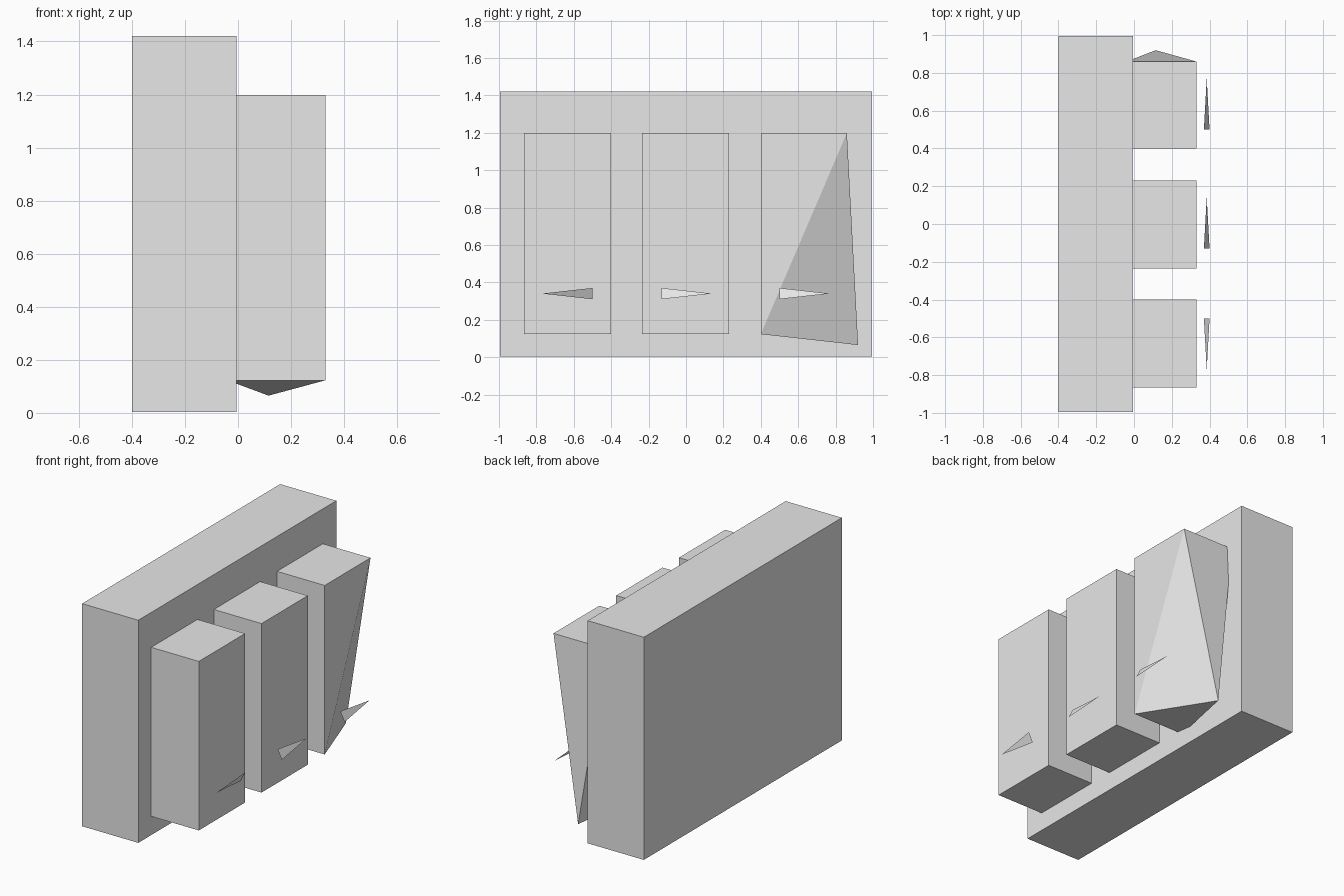
import bpy, bmesh

cube = bpy.data.objects.get("Cube")
if cube:
    bpy.data.objects.remove(cube, do_unlink=True)

grey = bpy.data.materials.new("light_grey")
grey.use_nodes = True
grey.diffuse_color = (0.8, 0.8, 0.8, 1)
grey.node_tree.nodes["Principled BSDF"].inputs["Base Color"].default_value = (0.8, 0.8, 0.8, 1)


def finish(name, bm):
    mesh = bpy.data.meshes.new(name)
    bm.to_mesh(mesh)
    bm.free()
    mesh.materials.append(grey)
    obj = bpy.data.objects.new(name, mesh)
    bpy.context.collection.objects.link(obj)
    return obj


def box_points(xs, ys, zs):
    return [(x, y, z) for x in xs for y in ys for z in zs]


def solid(name, points):
    """Flat-faced convex block through the given corners."""
    bm = bmesh.new()
    for p in points:
        bm.verts.new(p)
    bmesh.ops.convex_hull(bm, input=bm.verts)
    bmesh.ops.recalc_face_normals(bm, faces=bm.faces)
    return finish(name, bm)


# Tall back slab
solid("back_slab", box_points((-0.4, -0.005), (-0.995, 0.995), (0.004, 1.42)))

# Three upright blocks sunk slightly into the slab
x_in, x_out, low, high = -0.04, 0.33, 0.123, 1.198
solid("front_block", box_points((x_in, x_out), (-0.865, -0.4), (low, high)))
solid("middle_block", box_points((x_in, x_out), (-0.235, 0.23), (low, high)))

# Rear block: its two lower rear corners meet in one pulled-out point
rear = [p for p in box_points((x_in, x_out), (0.4, 0.86), (low, high))
        if not (p[1] > 0.8 and p[2] < 0.5)]
solid("rear_block", rear + [(0.115, 0.92, 0.065)])

# Pointed handle blades: root position, tip position, outward lean of the top
for name, root, tip, lean in (("front_handle", -0.5, -0.77, 1),
                              ("middle_handle", -0.13, 0.14, -1),
                              ("rear_handle", 0.5, 0.77, -1)):
    bm = bmesh.new()
    x, z = 0.385, 0.34
    corners = [(x - lean * 0.015, root, z - 0.03),
               (x, tip, z),
               (x + lean * 0.015, root, z + 0.03)]
    if tip < root:
        corners.reverse()
    bm.faces.new([bm.verts.new(c) for c in corners])
    finish(name, bm)
